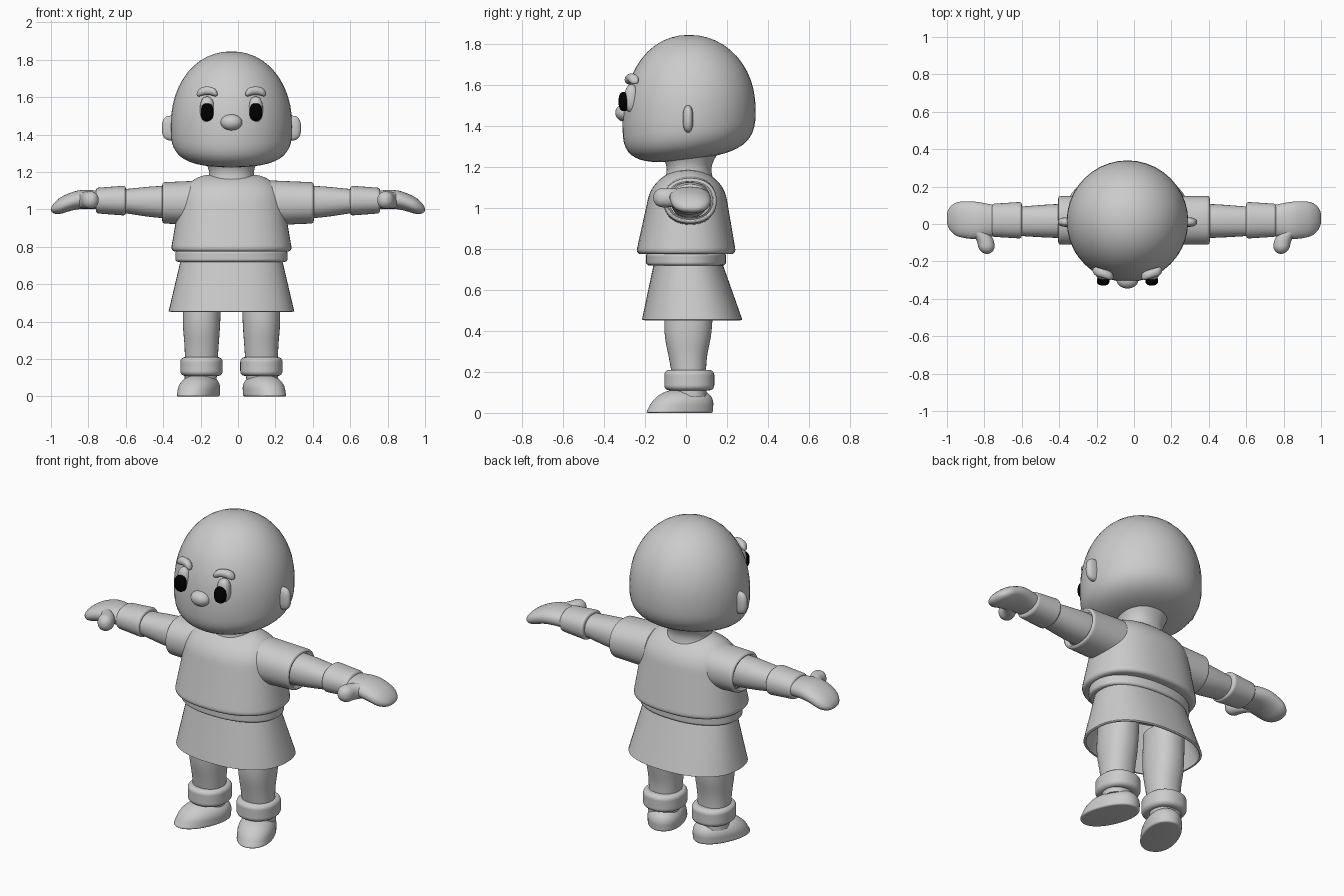
import bpy, bmesh, math
from mathutils import Matrix, Vector

if "Cube" in bpy.data.objects:
    bpy.data.objects.remove(bpy.data.objects["Cube"])

BODY = -.035  # middle of the body, slightly off the arms' middle


def material(name, value):
    mat = bpy.data.materials.new(name)
    mat.use_nodes = True
    colour = (value, value, value, 1)
    mat.diffuse_color = colour
    mat.node_tree.nodes["Principled BSDF"].inputs["Base Color"].default_value = colour
    return mat


GREY = material("light grey", .6)
BLACK = material("black", 0)


def finish(name, bm, middle=BODY, mirror=False, mat=GREY, shell=0):
    """Make the object, optionally mirrored about its middle or hollow."""
    bmesh.ops.recalc_face_normals(bm, faces=bm.faces)
    mesh = bpy.data.meshes.new(name)
    bm.to_mesh(mesh)
    bm.free()
    mesh.materials.append(mat)
    obj = bpy.data.objects.new(name, mesh)
    bpy.context.collection.objects.link(obj)
    obj.location.x = middle
    bpy.ops.object.select_all(action="DESELECT")
    obj.select_set(True)
    bpy.context.view_layer.objects.active = obj
    bpy.ops.object.shade_smooth_by_angle(angle=math.radians(50))
    if shell:
        obj.modifiers.new("shell", "SOLIDIFY").thickness = shell
    if mirror:
        obj.modifiers.new("mirror", "MIRROR").use_mirror_merge = False


def signed_power(value, exponent):
    return math.copysign(abs(value) ** exponent, value)


def along(stations, u):
    """Smooth curve through the stations, u from start to end in the unit range."""
    last = len(stations) - 1
    i = min(int(u * last), last - 1)
    t = u * last - i
    before, start, end, after = (stations[min(max(i + k, 0), last)] for k in (-1, 0, 1, 2))
    ease = t * t * (3 - 2 * t)
    # Hermite blend, with one-sided slopes at the two ends
    result = []
    for a, b, c, d in zip(before, start, end, after):
        slope_in = (c - a) / 2 if i > 0 else c - b
        slope_out = (d - b) / 2 if i < last - 1 else c - b
        bend = t * (1 - t) * ((1 - t) * slope_in - t * slope_out)
        result.append(b + ease * (c - b) + bend)
    return result


def rim(distance, size, radius):
    """Radius left over after rounding off the end of a tube."""
    if distance >= size:
        return radius
    drop = 1 - math.sqrt(max(0, 1 - (1 - distance / size) ** 2))
    return max(radius - min(size, radius) * drop, .001)


def tube(axis, stations, round_start=0, round_end=0, power=2.2, caps=True, rows=28, sides=48):
    """Skin stations of (position, centre a, centre b, radius a, radius b)."""
    order = {"x": (0, 1, 2), "y": (1, 0, 2), "z": (1, 2, 0)}[axis]
    bm = bmesh.new()
    rings = []
    for row in range(rows + 1):
        u = (1 - math.cos(math.pi * row / rows)) / 2
        pos, mid_a, mid_b, rad_a, rad_b = along(stations, u)
        for end, size in ((stations[0][0], round_start), (stations[-1][0], round_end)):
            rad_a = rim(abs(pos - end), size, rad_a)
            rad_b = rim(abs(pos - end), size, rad_b)
        ring = []
        for k in range(sides):
            angle = math.tau * k / sides
            point = (pos,
                     mid_a + rad_a * signed_power(math.cos(angle), 2 / power),
                     mid_b + rad_b * signed_power(math.sin(angle), 2 / power))
            ring.append(bm.verts.new([point[j] for j in order]))
        rings.append(ring)
    for low, high in zip(rings, rings[1:]):
        for k in range(sides):
            bm.faces.new((low[k], low[k - 1], high[k - 1], high[k]))
    if caps:
        bm.faces.new(rings[0])
        bm.faces.new(rings[-1])
    return bm


def ball(centre, size, squash=1):
    """Ellipsoid, boxier as squash falls below one."""
    bm = bmesh.new()
    bmesh.ops.create_uvsphere(bm, u_segments=40, v_segments=24, radius=1)
    for v in bm.verts:
        v.co = Vector([c + s * signed_power(p, squash) for c, s, p in zip(centre, size, v.co)])
    return bm


# Head: domed crown, boxier jaw that rises towards the back
head = ball((0, 0, 0), (1, 1, 1))
for v in head.verts:
    crown = v.co.z > 0
    exponent = .95 if crown else .62
    height = .4 if crown else .21
    flat = v.co.xy.length
    spread = .325 * flat ** exponent / max(flat, .001)
    rise = signed_power(v.co.z, exponent)
    v.co = (v.co.x * spread, v.co.y * spread + .015, 1.445 + height * rise)
    v.co.z += .12 * v.co.y * min(1, (1 - rise) / 1.2)
finish("head", head)

# Face and ears
finish("ears", ball((.325, .01, 1.435), (.047, .025, .066), .8), mirror=True)
finish("nose", ball((0, -.3, 1.465), (.058, .045, .043)))
finish("eyes", ball((.13, -.266, 1.535), (.038, .034, .068), .85), mirror=True)
finish("pupils", ball((.13, -.303, 1.52), (.034, .026, .047), .8), mirror=True, mat=BLACK)
brow = tube("x", [(-.056, 0, 0, .024, .022), (.056, 0, 0, .024, .022)], .025, .025, sides=24)
for v in brow.verts:
    v.co += Vector((.13, -.265 + v.co.x * .3, 1.635 - 6 * v.co.x ** 2))
finish("eyebrows", brow, mirror=True)

# Neck, shirt and waistband
finish("neck", tube("z", [(1.1, 0, .015, .14, .13), (1.2, 0, .015, .12, .11), (1.3, 0, .015, .16, .16)]))
finish("shirt", tube("z", [(.775, 0, 0, .325, .245), (1.185, 0, .01, .255, .165)], .025, .14, power=2.35))
finish("waistband", tube("z", [(.72, 0, 0, .3, .195), (.78, 0, 0, .3, .195)], .015, .015))

# Skirt: hollow, flared more towards the back
finish("skirt", tube("z", [(.455, 0, .03, .336, .245), (.735, 0, .01, .27, .166)],
                     power=2.35, caps=False), shell=.014)

# Sleeves: hollow, with a thick soft lip
finish("sleeves", tube("x", [(.17, .02, 1.035, .13, .12), (.405, .02, 1.035, .13, .11)],
                       round_end=.014, caps=False), 0, True, shell=.03)

# Arms, wrist cuffs, hands and thumbs
finish("arms", tube("x", [(.2, .016, 1.04, .09, .088), (.42, .016, 1.04, .09, .085),
                          (.64, .014, 1.045, .076, .06)]), 0, True)
finish("wrist_cuffs", tube("x", [(.6, .02, 1.047, .098, .08), (.76, .02, 1.047, .088, .068)],
                           .014, .014), 0, True)
finish("hands", tube("x", [(.73, .018, 1.05, .08, .05), (.86, .02, 1.05, .1, .05),
                           (1, .03, 1, .085, .042)], round_end=.07), 0, True)
finish("thumbs", tube("y", [(-.16, .785, 1.05, .043, .046), (-.08, .8, 1.05, .046, .046),
                            (0, .87, 1.05, .05, .04)], round_start=.045), 0, True)

# Legs, ankle cuffs and turned-out shoes
finish("legs", tube("z", [(.08, .165, .025, .085, .075), (.25, .16, .01, .09, .09),
                          (.4, .16, .01, .1, .115), (.6, .155, .02, .1, .115)]), mirror=True)
finish("ankle_cuffs", tube("z", [(.11, .16, .016, .113, .122), (.21, .16, .016, .113, .122)],
                           .025, .025), mirror=True)
shoe = tube("z", [(0, 0, -.035, .1, .17), (.11, 0, 0, .1, .14)], .01, .07)
turn = Matrix.Translation((.165, 0, 0)) @ Matrix.Rotation(math.radians(22), 4, "Z")
bmesh.ops.transform(shoe, verts=shoe.verts, matrix=turn)
finish("shoes", shoe, mirror=True)
